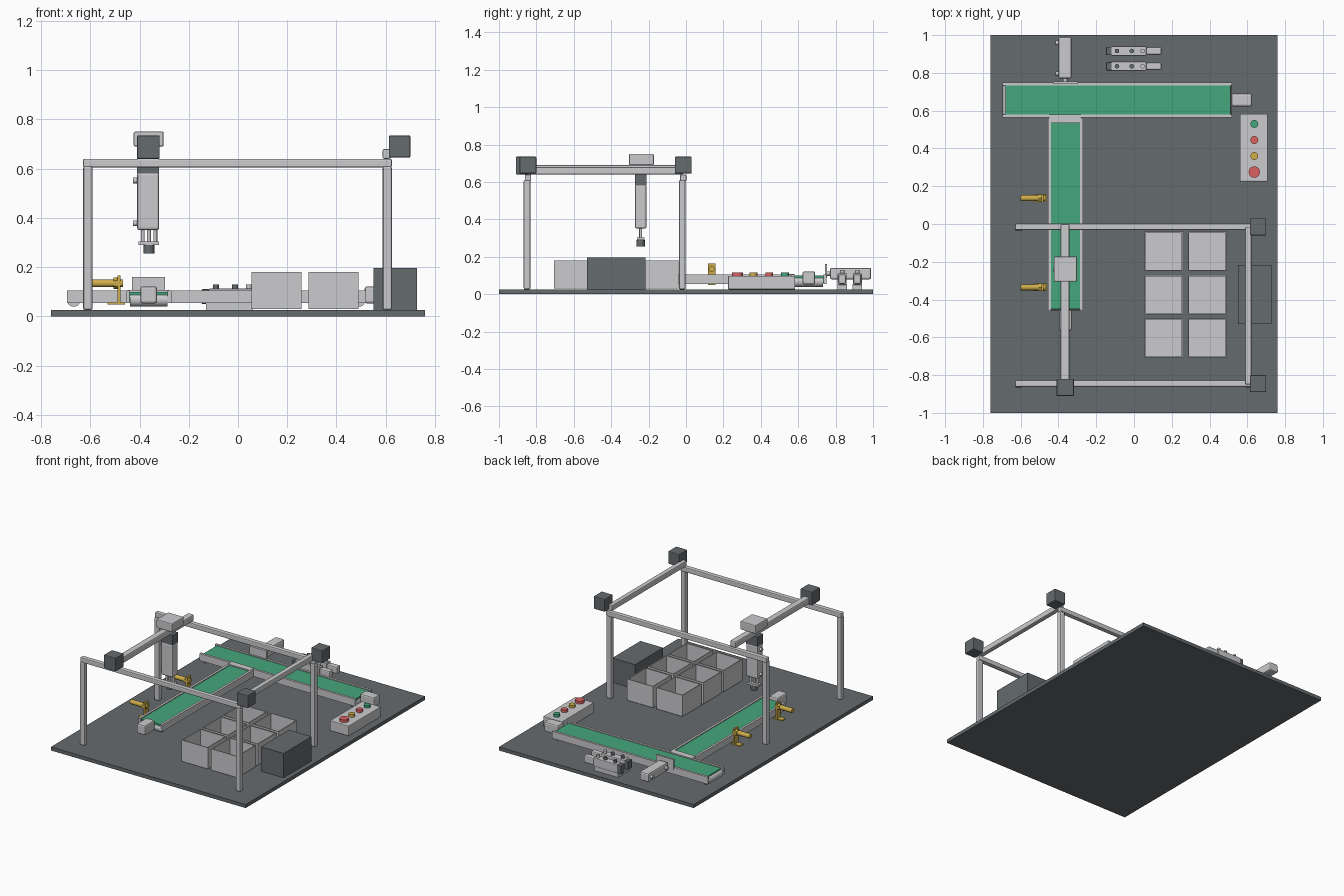
import bpy, bmesh, math
from mathutils import Vector, Matrix

if "Cube" in bpy.data.objects:
    bpy.data.objects.remove(bpy.data.objects["Cube"])


def material(name, r, g, b):
    m = bpy.data.materials.new(name)
    m.diffuse_color = (r, g, b, 1)
    m.use_nodes = True
    m.node_tree.nodes["Principled BSDF"].inputs["Base Color"].default_value = m.diffuse_color
    return m


LIGHT = material("light_metal", 0.60, 0.60, 0.62)
DARK = material("dark_grey", 0.13, 0.145, 0.155)
GREEN = material("belt_green", 0.06, 0.38, 0.20)
YELLOW = material("sensor_yellow", 0.62, 0.42, 0.07)
RED = material("button_red", 0.70, 0.12, 0.12)


def finish(bm, name, mat):
    me = bpy.data.meshes.new(name)
    bm.to_mesh(me)
    bm.free()
    me.materials.append(mat)
    ob = bpy.data.objects.new(name, me)
    bpy.context.collection.objects.link(ob)
    return ob


def box(name, x, y, z, mat, bevel=0.0):
    """Box from (min, max) pairs on each axis."""
    bm = bmesh.new()
    size = [b - a for a, b in (x, y, z)]
    mid = [(a + b) / 2 for a, b in (x, y, z)]
    bmesh.ops.create_cube(bm, size=1, matrix=Matrix.Translation(mid) @ Matrix.Diagonal((*size, 1)))
    if bevel:
        bmesh.ops.bevel(bm, geom=bm.edges[:], offset=bevel, segments=2, profile=0.5, affect='EDGES')
    return finish(bm, name, mat)


def rod(name, start, end, radius, mat, sides=20):
    """Cylinder between two points."""
    a, b = Vector(start), Vector(end)
    bm = bmesh.new()
    rot = (b - a).to_track_quat('Z', 'Y').to_matrix().to_4x4()
    bmesh.ops.create_cone(bm, cap_ends=True, segments=sides, radius1=radius, radius2=radius,
                          depth=(b - a).length, matrix=Matrix.Translation((a + b) / 2) @ rot)
    for f in bm.faces:
        f.smooth = len(f.verts) == 4
    for e in bm.edges:
        e.smooth = e.calc_face_angle(0) < 0.7
    return finish(bm, name, mat)


def place(obs, matrix):
    for ob in obs:
        ob.data.transform(matrix)


# Base plate
box("base_plate", (-0.76, 0.76), (-1, 1), (0, 0.025), DARK)

# Gantry posts and rails
for y in (-0.85, -0.02):
    for x in (-0.61, 0.607):
        box("gantry_post", (x - 0.019, x + 0.019), (y - 0.018, y + 0.018), (0.025, 0.61), LIGHT, 0.008)
    yr = y + 0.005
    box("gantry_rail", (-0.63, 0.625), (yr - 0.017, yr + 0.017), (0.605, 0.64), LIGHT, 0.006)
    box("rail_motor", (0.613, 0.70), (yr - 0.045, yr + 0.045), (0.645, 0.735), DARK, 0.005)
box("side_rail", (0.588, 0.622), (-0.85, -0.015), (0.64, 0.68), LIGHT, 0.006)

# Moving beam with its motor and carriage
box("moving_beam", (-0.388, -0.342), (-0.83, 0.0), (0.645, 0.69), LIGHT, 0.008)
box("beam_motor", (-0.41, -0.318), (-0.91, -0.82), (0.64, 0.735), DARK, 0.005)
box("carriage_cap", (-0.424, -0.302), (-0.305, -0.172), (0.69, 0.75), LIGHT, 0.006)


def cylinder_unit(name, length, width):
    """Pneumatic body along -z from the origin, with two ports on -x."""
    w = width / 2
    parts = [box(name + "_body", (-w, w), (-0.031, 0.031), (-length, 0), LIGHT, 0.01)]
    for z in (-length * 0.14, -length * 0.88):
        parts.append(rod(name + "_port", (-w - 0.016, 0, z), (-w, 0, z), 0.012, LIGHT, 12))
    return parts


# Vertical lift cylinder and suction gripper
place(cylinder_unit("lift", 0.235, 0.09), Matrix.Translation((-0.365, -0.242, 0.585)))
box("lift_collar", (-0.41, -0.32), (-0.273, -0.211), (0.58, 0.65), DARK)
for x in (-0.387, -0.362, -0.336):
    rod("lift_rod", (x, -0.242, 0.30), (x, -0.242, 0.355), 0.008, LIGHT, 12)
box("gripper_plate", (-0.405, -0.32), (-0.262, -0.222), (0.29, 0.304), LIGHT)
rod("suction_cup", (-0.362, -0.242, 0.255), (-0.362, -0.242, 0.29), 0.022, DARK)


def conveyor(name, length):
    """Conveyor along +x from the origin, with a drive motor at the far end."""
    parts = [box(name + "_belt", (0.015, length - 0.01), (-0.077, 0.077), (0.06, 0.099), GREEN)]
    for s in (-1, 1):
        ys = sorted((s * 0.077, s * 0.093))
        parts.append(box(name + "_side_frame", (0, length), ys, (0.055, 0.105), LIGHT))
    for x in (0.028, length - 0.03):
        parts.append(rod(name + "_roller", (x, -0.076, 0.067), (x, 0.076, 0.067), 0.028, LIGHT))
    parts.append(box(name + "_motor", (length - 0.005, length + 0.105), (-0.034, 0.034), (0.052, 0.122), LIGHT, 0.01))
    return parts


# Long cross conveyor and feed conveyor
place(conveyor("cross_conveyor", 1.215), Matrix.Translation((-0.695, 0.657, 0)))
place(conveyor("feed_conveyor", 1.02),
      Matrix.Translation((-0.363, 0.56, 0)) @ Matrix.Rotation(-math.pi / 2, 4, 'Z'))
box("transfer_bridge", (-0.45, -0.28), (0.535, 0.58), (0.085, 0.107), LIGHT)

# Pusher behind the cross conveyor
place(cylinder_unit("pusher", 0.22, 0.07),
      Matrix.Translation((-0.365, 0.99, 0.11)) @ Matrix.Rotation(-math.pi / 2, 4, 'X'))
rod("pusher_rod", (-0.365, 0.75, 0.11), (-0.365, 0.78, 0.11), 0.012, LIGHT)
box("pusher_plate", (-0.43, -0.296), (0.742, 0.755), (0.09, 0.16), LIGHT)

# Yellow part sensors on brackets
for y in (0.137, -0.335):
    rod("sensor_barrel", (-0.60, y, 0.134), (-0.468, y, 0.134), 0.016, YELLOW)
    rod("sensor_nut", (-0.505, y, 0.134), (-0.485, y, 0.134), 0.023, YELLOW, 6)
    box("sensor_bracket", (-0.49, -0.478), (y - 0.02, y + 0.02), (0.05, 0.165), YELLOW)
    box("sensor_foot", (-0.53, -0.46), (y - 0.02, y + 0.02), (0.048, 0.056), YELLOW)


def open_bin(x, y, hx, hy, z0, z1):
    """Open container: the top face is inset and pushed down."""
    bm = bmesh.new()
    bmesh.ops.create_cube(bm, size=1, matrix=Matrix.Translation((x, y, (z0 + z1) / 2))
                          @ Matrix.Diagonal((2 * hx, 2 * hy, z1 - z0, 1)))
    top = max(bm.faces, key=lambda f: f.calc_center_median().z)
    bmesh.ops.inset_region(bm, faces=[top], thickness=0.009)
    hole = bmesh.ops.extrude_face_region(bm, geom=[top])["geom"]
    bmesh.ops.translate(bm, vec=(0, 0, z0 + 0.01 - z1), verts=[v for v in hole if isinstance(v, bmesh.types.BMVert)])
    bmesh.ops.delete(bm, geom=[top], context='FACES_ONLY')
    bmesh.ops.recalc_face_normals(bm, faces=bm.faces[:])
    finish(bm, "sorting_bin", LIGHT)


# Six sorting bins
for x in (0.157, 0.388):
    for y in (-0.145, -0.375, -0.603):
        open_bin(x, y, 0.102, 0.104, 0.03, 0.18)

# Control cabinet
box("control_cabinet", (0.55, 0.727), (-0.53, -0.217), (0.025, 0.197), DARK)

# Button panel
box("button_panel", (0.56, 0.707), (0.225, 0.583), (0.025, 0.097), LIGHT, 0.004)
for y, r, mat in ((0.53, 0.021, GREEN), (0.445, 0.021, RED), (0.36, 0.021, YELLOW), (0.275, 0.03, RED)):
    rod("push_button", (0.637, y, 0.095), (0.637, y, 0.116), r, mat)

# Two valve blocks with dark caps and knobs
for y in (0.916, 0.835):
    box("valve_base", (-0.13, 0.06), (y - 0.026, y + 0.026), (0.025, 0.055), LIGHT)
    box("valve_body", (-0.12, 0.065), (y - 0.024, y + 0.024), (0.05, 0.112), LIGHT, 0.004)
    box("valve_end_cap", (-0.148, -0.115), (y - 0.022, y + 0.022), (0.05, 0.11), DARK, 0.004)
    box("valve_solenoid", (0.065, 0.145), (y - 0.02, y + 0.02), (0.055, 0.105), LIGHT, 0.008)
    for x in (-0.09, -0.012, 0.045):
        rod("valve_knob", (x, y, 0.11), (x, y, 0.13), 0.012, DARK if x < 0.04 else LIGHT, 12)
